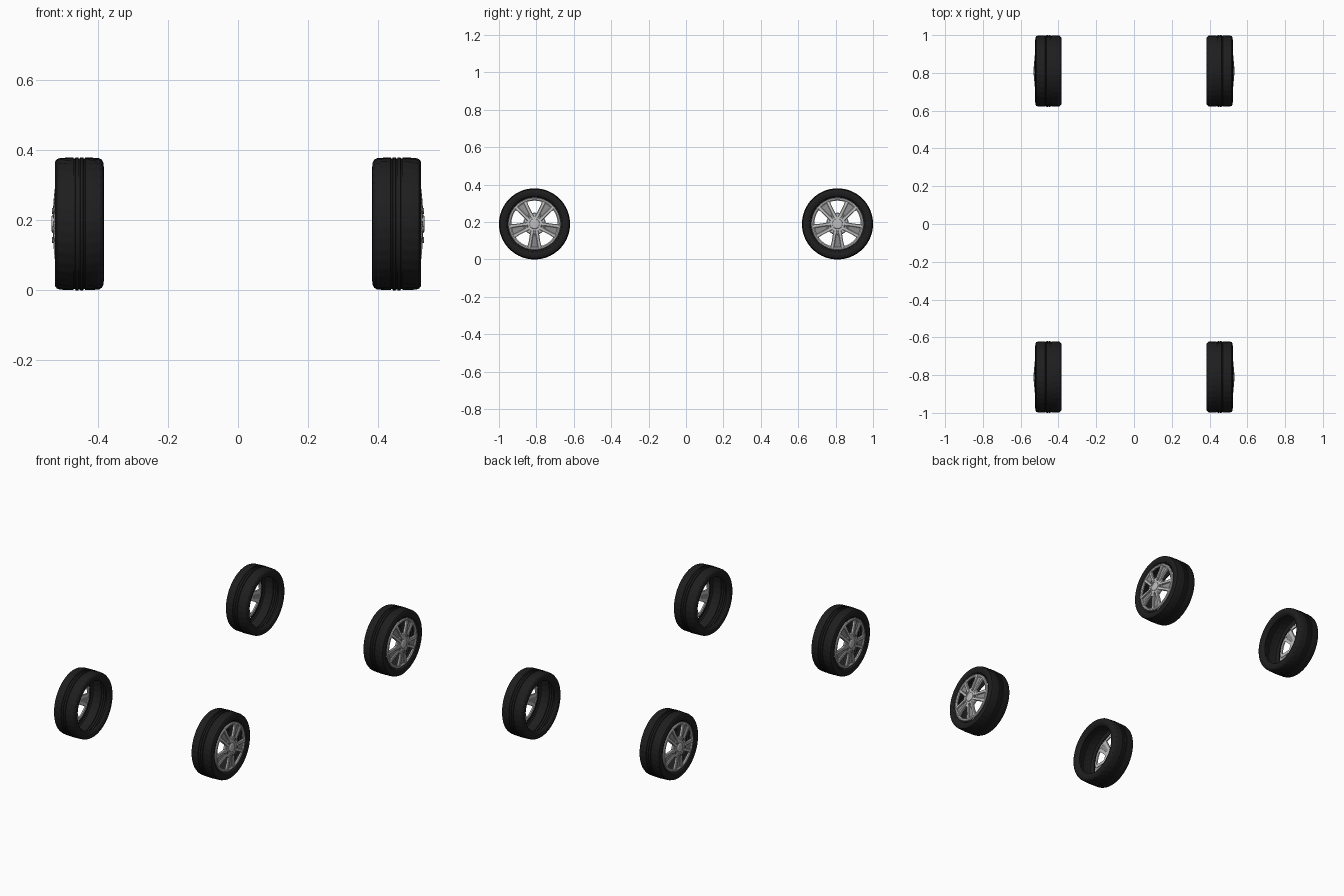
import bpy, bmesh, math
from mathutils import Vector

if "Cube" in bpy.data.objects:
    bpy.data.objects.remove(bpy.data.objects["Cube"])


def material(name, c):
    m = bpy.data.materials.new(name)
    m.diffuse_color = (c, c, c, 1)
    m.use_nodes = True
    m.node_tree.nodes["Principled BSDF"].inputs["Base Color"].default_value = m.diffuse_color
    return m


RUBBER = material("black rubber", 0.013)
SILVER = material("silver alloy", 0.52)
GREY = material("shaded alloy", 0.27)
N_SPOKES = 5


def finish(bm, name, mat, recalc=True):
    if recalc:
        bmesh.ops.recalc_face_normals(bm, faces=bm.faces)
    me = bpy.data.meshes.new(name)
    bm.to_mesh(me)
    bm.free()
    me.materials.append(mat)
    for p in me.polygons:
        p.use_smooth = True
    me.set_sharp_from_angle(angle=math.radians(32))
    return me


def lathe(bm, profile, n, closed=False, radius=lambda i, j, r: r):
    """Turn (x, r) points about the x axle, r may vary per segment."""
    rows = []
    for i, (x, r) in enumerate(profile):
        row = []
        for j in range(n):
            t = 2 * math.pi * j / n
            q = radius(i, j, r)
            row.append(bm.verts.new((x, q * math.cos(t), q * math.sin(t))))
        rows.append(row)
    for i in range(len(rows) if closed else len(rows) - 1):
        a, b = rows[i], rows[(i + 1) % len(rows)]
        for j in range(n):
            k = (j + 1) % n
            bm.faces.new((a[j], a[k], b[k], b[j]))
    return rows


def crown(r):
    """Domed face of the wheel: x of the surface at radius r."""
    return 0.529 - 0.011 * (r / 0.14) ** 2


def bar(bm, angle, stations, depth, drop=0.0, bevel=0.003):
    """Radial bar; stations are (r, low side, high side)."""
    rad = Vector((0, math.cos(angle), math.sin(angle)))
    tan = Vector((0, -math.sin(angle), math.cos(angle)))
    rings = []
    for r, lo, hi in stations:
        x = crown(r) - drop
        pts = [(x - depth, lo), (x - bevel, lo), (x, lo + bevel),
               (x, hi - bevel), (x - bevel, hi), (x - depth, hi)]
        rings.append([bm.verts.new(rad * r + tan * w + Vector((px, 0, 0)))
                      for px, w in pts])
    for a, b in zip(rings, rings[1:]):
        for i in range(6):
            k = (i + 1) % 6
            bm.faces.new((a[i], a[k], b[k], b[i]))
    bm.faces.new(rings[0])
    bm.faces.new(rings[-1])


def spoke_angles():
    return [-math.pi / 2 + 2 * math.pi * k / N_SPOKES for k in range(N_SPOKES)]


# tyre: open skin with two ring grooves and cut shoulders
tyre_profile = [(0.398, 0.140), (0.388, 0.148), (0.383, 0.160), (0.384, 0.174),
                (0.389, 0.183), (0.397, 0.1875), (0.418, 0.189), (0.436, 0.189),
                (0.437, 0.186), (0.441, 0.186), (0.442, 0.190), (0.450, 0.190),
                (0.451, 0.187), (0.455, 0.187), (0.456, 0.190), (0.464, 0.190),
                (0.465, 0.186), (0.469, 0.186), (0.470, 0.189), (0.488, 0.189),
                (0.508, 0.1880), (0.517, 0.185), (0.522, 0.178), (0.523, 0.164),
                (0.518, 0.150), (0.506, 0.141)]


def tread(i, j, r):
    shoulder = i in (5, 6) or i in (19, 20)
    shift = 1 if i in (6, 19) else 0
    return r - 0.0025 if shoulder and (j + shift) % 4 == 0 else r


bm = bmesh.new()
lathe(bm, tyre_profile, 144, radius=tread)
tyre = finish(bm, "tyre", RUBBER, recalc=False)

# outer rim ring
bm = bmesh.new()
lathe(bm, [(0.511, 0.141), (0.516, 0.141), (0.520, 0.137), (0.521, 0.130),
           (0.517, 0.124), (0.509, 0.124)], 80, closed=True)
rim = finish(bm, "rim_ring", SILVER)

# twin-bar spokes
bm = bmesh.new()
for a in spoke_angles():
    for s in (1, -1):
        st = []
        for r, c, w in ((0.035, 0.012, 0.010), (0.065, 0.017, 0.009),
                        (0.095, 0.022, 0.009), (0.128, 0.029, 0.011)):
            st.append((r, s * c - w, s * c + w))
        bar(bm, a, st, 0.014)
spokes = finish(bm, "spokes", SILVER)

# recessed webs between the twin bars
bm = bmesh.new()
for a in spoke_angles():
    bar(bm, a, [(0.05, -0.012, 0.012), (0.09, -0.018, 0.018),
                (0.128, -0.024, 0.024)], 0.004, drop=0.007, bevel=0.001)
webs = finish(bm, "spoke_webs", GREY)

# hub plate with raised centre cap
bm = bmesh.new()
rows = lathe(bm, [(0.512, 0.060), (0.521, 0.060), (0.525, 0.056), (0.526, 0.027),
                  (0.529, 0.026), (0.532, 0.022), (0.533, 0.010)], 48)
bm.faces.new(rows[-1])
bm.faces.new(rows[0])
hub = finish(bm, "hub", SILVER)

# wheel nuts in shallow cups
bm = bmesh.new()
for a in spoke_angles():
    rows = lathe(bm, [(0.520, 0.0085), (0.5305, 0.0085), (0.5305, 0.006),
                      (0.529, 0.005)], 16)
    bm.faces.new(rows[0])
    bm.faces.new(rows[-1])
    vs = [v for row in rows for v in row]
    bmesh.ops.translate(bm, verts=vs,
                        vec=(0, 0.046 * math.cos(a), 0.046 * math.sin(a)))
nuts = finish(bm, "wheel_nuts", GREY)

# four wheels; the left pair is turned half round
for end, cy in (("front", -0.81), ("rear", 0.81)):
    for side, turn in (("right", 0), ("left", math.pi)):
        for me in (tyre, rim, spokes, webs, hub, nuts):
            ob = bpy.data.objects.new(f"{end}_{side}_{me.name}", me)
            ob.location = (0, cy, 0.19)
            ob.rotation_euler = (0, 0, turn)
            bpy.context.collection.objects.link(ob)
